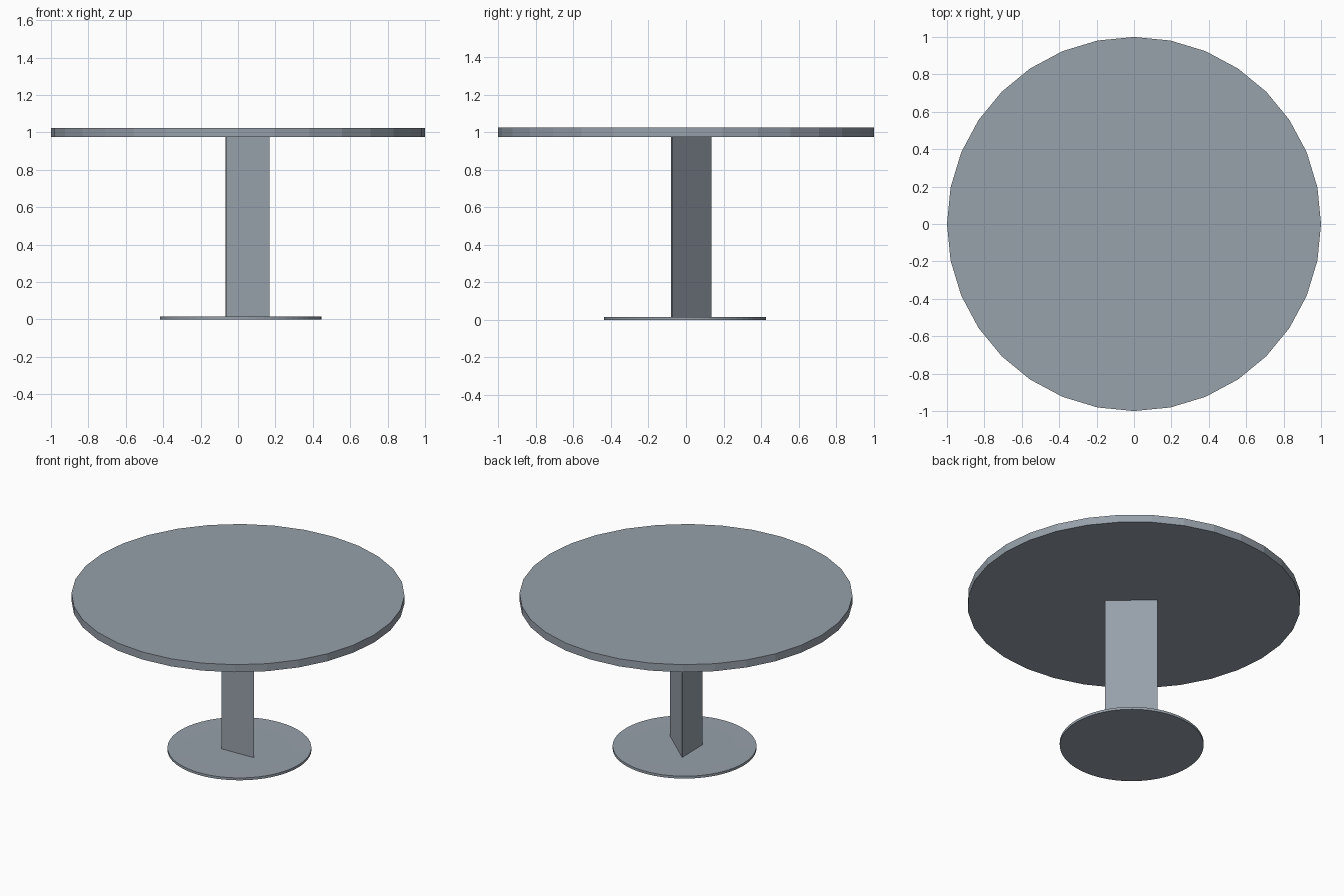
import bpy, bmesh
from math import cos, sin, tau

if "Cube" in bpy.data.objects:
    bpy.data.objects.remove(bpy.data.objects["Cube"])

# Blue-grey paint shared by all parts
paint = bpy.data.materials.new("blue_grey")
paint.diffuse_color = (0.31, 0.355, 0.405, 1)
paint.use_nodes = True
paint.node_tree.nodes["Principled BSDF"].inputs["Base Color"].default_value = paint.diffuse_color


def lathe(name, profile, sides, centre=(0, 0)):
    """Stack rings of (radius, z) into a closed solid."""
    bm = bmesh.new()
    rings = []
    for r, z in profile:
        rings.append([bm.verts.new((centre[0] + r * cos(tau * i / sides),
                                    centre[1] + r * sin(tau * i / sides), z))
                      for i in range(sides)])
    for a, b in zip(rings, rings[1:]):
        for i in range(sides):
            j = (i + 1) % sides
            bm.faces.new((a[i], a[j], b[j], b[i]))
    bm.faces.new(rings[0][::-1])
    bm.faces.new(rings[-1])
    return finish(name, bm)


def prism(name, outline, z0, z1):
    """Extrude a flat outline straight up."""
    bm = bmesh.new()
    face = bm.faces.new([bm.verts.new((x, y, z0)) for x, y in outline])
    new = bmesh.ops.extrude_face_region(bm, geom=[face], use_keep_orig=True)["geom"]
    for v in new:
        if isinstance(v, bmesh.types.BMVert):
            v.co.z = z1
    return finish(name, bm)


def finish(name, bm):
    bmesh.ops.recalc_face_normals(bm, faces=bm.faces)
    mesh = bpy.data.meshes.new(name)
    bm.to_mesh(mesh)
    bm.free()
    mesh.materials.append(paint)
    obj = bpy.data.objects.new(name, mesh)
    bpy.context.collection.objects.link(obj)
    return obj


# Round 32-sided table top
lathe("table_top", [(1.0, 0.975), (1.0, 1.025)], 32)

# Three-sided pedestal
prism("pedestal", [(-0.064, -0.08), (0.168, -0.072), (-0.068, 0.137)], 0.01, 0.98)

# Thin foot plate with a very shallow dished centre
lathe("foot_plate", [(0.432, 0.0), (0.432, 0.016), (0.316, 0.015)],
      64, (0.014, -0.005))
